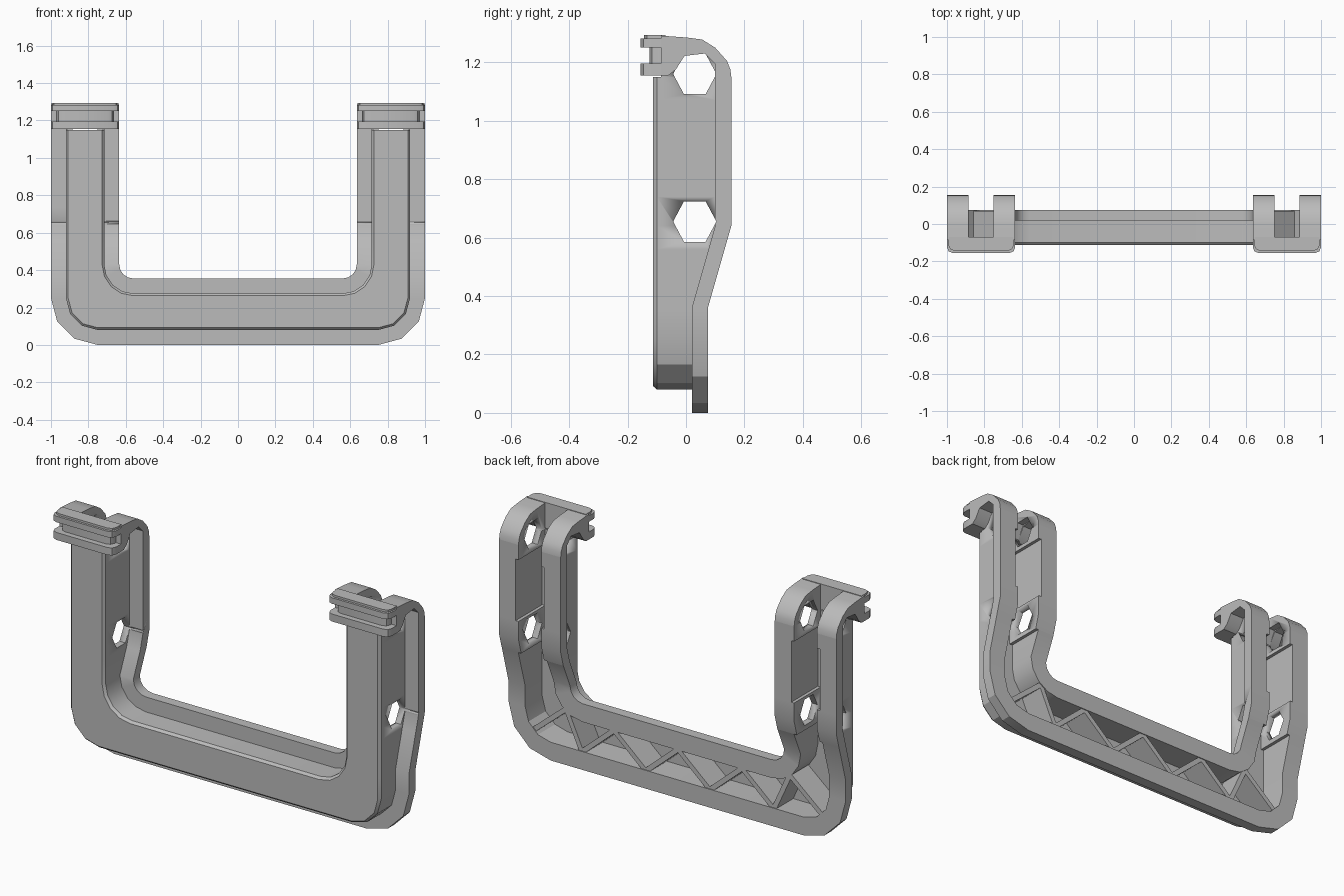
import bpy, bmesh, math
from mathutils import Vector

if "Cube" in bpy.data.objects:
    bpy.data.objects.remove(bpy.data.objects["Cube"])

mat = bpy.data.materials.new("grey_plastic")
mat.diffuse_color = (0.5, 0.5, 0.5, 1)
mat.use_nodes = True
mat.node_tree.nodes["Principled BSDF"].inputs["Base Color"].default_value = mat.diffuse_color


def finish(name, bm, angle=25):
    bmesh.ops.remove_doubles(bm, verts=bm.verts, dist=1e-5)
    bmesh.ops.recalc_face_normals(bm, faces=bm.faces)
    me = bpy.data.meshes.new(name)
    bm.to_mesh(me)
    bm.free()
    me.materials.append(mat)
    ob = bpy.data.objects.new(name, me)
    bpy.context.collection.objects.link(ob)
    bpy.ops.object.select_all(action='DESELECT')
    ob.select_set(True)
    bpy.context.view_layer.objects.active = ob
    bpy.ops.object.shade_smooth_by_angle(angle=math.radians(angle))
    return ob


def prism(bm, base, offset):
    """Solid from a planar polygon moved along an offset."""
    a = [bm.verts.new(p) for p in base]
    b = [bm.verts.new(Vector(p) + Vector(offset)) for p in base]
    n = len(a)
    bm.faces.new(a)
    bm.faces.new(b[::-1])
    for i in range(n):
        j = (i + 1) % n
        bm.faces.new((a[i], b[i], b[j], a[j]))


# --- Channel frame: hat-shaped section swept around a U path ---
BOSS, WIDE = 0.115, 0.098


def section(outer, inner, lift, slot):
    """outer/inner map an inset distance to an (x, z) point."""
    half = [(slot, -0.07), (slot, 0.075 + lift), (0, 0.075 + lift), (0, 0.02 + lift),
            (0.08, 0.02 + lift), (0.08, -0.10), (0.092, -0.113)]
    ring = []
    for d, y in half:
        x, z = outer(d)
        ring.append((x, y, z))
    for d, y in reversed(half):
        x, z = inner(d)
        ring.append((x, y, z))
    return ring


def arc_outer(t):
    return lambda d: (0.75 + (0.25 - d) * math.cos(t), 0.25 - (0.25 - d) * math.sin(t))


def arc_inner(t):
    return lambda d: (0.56 + (0.075 + d) * math.cos(t), 0.43 - (0.075 + d) * math.sin(t))


right = []
for a, b in ((90, 90), (60, 67.5), (30, 45), (0, 22.5)):
    right.append(section(arc_outer(math.radians(a)), arc_inner(math.radians(b)), 0, WIDE))
right.append(section(lambda d: (1 - d, 0.36), arc_inner(0), 0, WIDE))
for z, slot in ((0.56, WIDE), (0.56, BOSS), (0.64, BOSS), (0.74, BOSS), (0.74, WIDE),
                (1.07, WIDE), (1.07, BOSS), (1.15, BOSS)):
    lift = 0.08 * min(1, (z - 0.36) / 0.28)
    right.append(section(lambda d: (1 - d, z), lambda d: (0.635 + d, z), lift, slot))
rings = [[(-x, y, z) for x, y, z in r] for r in reversed(right)] + right

bm = bmesh.new()
loops = [[bm.verts.new(p) for p in r] for r in rings]
for A, B in zip(loops, loops[1:]):
    for i in range(len(A)):
        j = (i + 1) % len(A)
        bm.faces.new((A[i], A[j], B[j], B[i]))
bm.faces.new(loops[0])
bm.faces.new(loops[-1][::-1])
frame = finish("channel_frame", bm)

# --- Hooked heads on top of the legs ---
crown = [(0.155, 1.15), (0.152, 1.175), (0.14, 1.205), (0.1, 1.25), (0.055, 1.278),
         (0.0, 1.285), (-0.085, 1.291)]
under = [(-0.085, 1.155), (-0.06, 1.155), (-0.035, 1.175), (-0.005, 1.222),
         (0.065, 1.23), (0.1, 1.195), (0.1, 1.15)]
wall = crown + [(-0.085, 1.15)]


def slab(bm, inset, y0, z0, z1, c=0.03):
    """Plate with chamfered front corners."""
    x0, x1 = 0.635 + inset, 1 - inset
    plan = [(x0, -0.07), (x0, y0 + c), (x0 + c * 0.3, y0 + c * 0.3), (x0 + c, y0),
            (x1 - c, y0), (x1 - c * 0.3, y0 + c * 0.3), (x1, y0 + c), (x1, -0.07)]
    prism(bm, [(x, y, z0) for x, y in plan], (0, 0, z1 - z0))


hoods, walls, lips = bmesh.new(), bmesh.new(), bmesh.new()
for x0, x1 in ((0.635, 0.715), (0.92, 1.0)):
    prism(hoods, [(x0, y, z) for y, z in crown + under], (x1 - x0, 0, 0))
for x0, x1 in ((0.715, 0.75), (0.885, 0.92)):
    prism(walls, [(x0, y, z) for y, z in wall], (x1 - x0, 0, 0))
slab(lips, 0, -0.155, 1.155, 1.195)      # lower lip
slab(lips, 0.03, -0.125, 1.19, 1.255)    # groove neck
slab(lips, 0, -0.155, 1.25, 1.282)       # upper lip
slab(lips, 0.008, -0.143, 1.28, 1.293)   # rounded top of upper lip


def mirror_x(bm):
    geo = bmesh.ops.duplicate(bm, geom=bm.verts[:] + bm.edges[:] + bm.faces[:])["geom"]
    for v in geo:
        if isinstance(v, bmesh.types.BMVert):
            v.co.x = -v.co.x


for b in (hoods, walls, lips):
    mirror_x(b)
finish("head_hoods", hoods)
head_walls = finish("head_walls", walls)
finish("head_lips", lips)

# --- Hexagonal through holes in both legs ---
bm = bmesh.new()
for cz in (0.655, 1.16):
    hexa = [(-1.2, 0.03 + 0.074 * math.cos(k * math.pi / 3),
             cz + 0.08 * math.sin(k * math.pi / 3)) for k in range(6)]
    prism(bm, hexa, (2.4, 0, 0))
cutter = finish("hole_cutter", bm)
cutter.hide_render = True
for ob in (frame, head_walls):
    mod = ob.modifiers.new("holes", 'BOOLEAN')
    mod.operation, mod.solver, mod.object = 'DIFFERENCE', 'EXACT', cutter
    bpy.context.view_layer.objects.active = ob
    bpy.ops.object.modifier_apply(modifier=mod.name)
bpy.data.objects.remove(cutter)

# --- Zigzag ribs inside the crossbar and corners ---
bm = bmesh.new()


def rib(p, q, t=0.013):
    p, q = Vector(p), Vector(q)
    n = Vector((-(q - p).y, (q - p).x)).normalized() * t
    prism(bm, [(v.x, -0.08, v.y) for v in (p + n, q + n, q - n, p - n)], (0, 0.15, 0))


nodes = [(0.19 * i, 0.258 if i % 2 == 0 else 0.092) for i in range(-3, 4)]
for p, q in zip(nodes, nodes[1:]):
    rib(p, q)
for s in (-1, 1):
    rib((s * 0.57, 0.092), (s * 0.66, 0.29))
    rib((s * 0.66, 0.30), (s * 0.85, 0.14))
finish("truss_ribs", bm)
